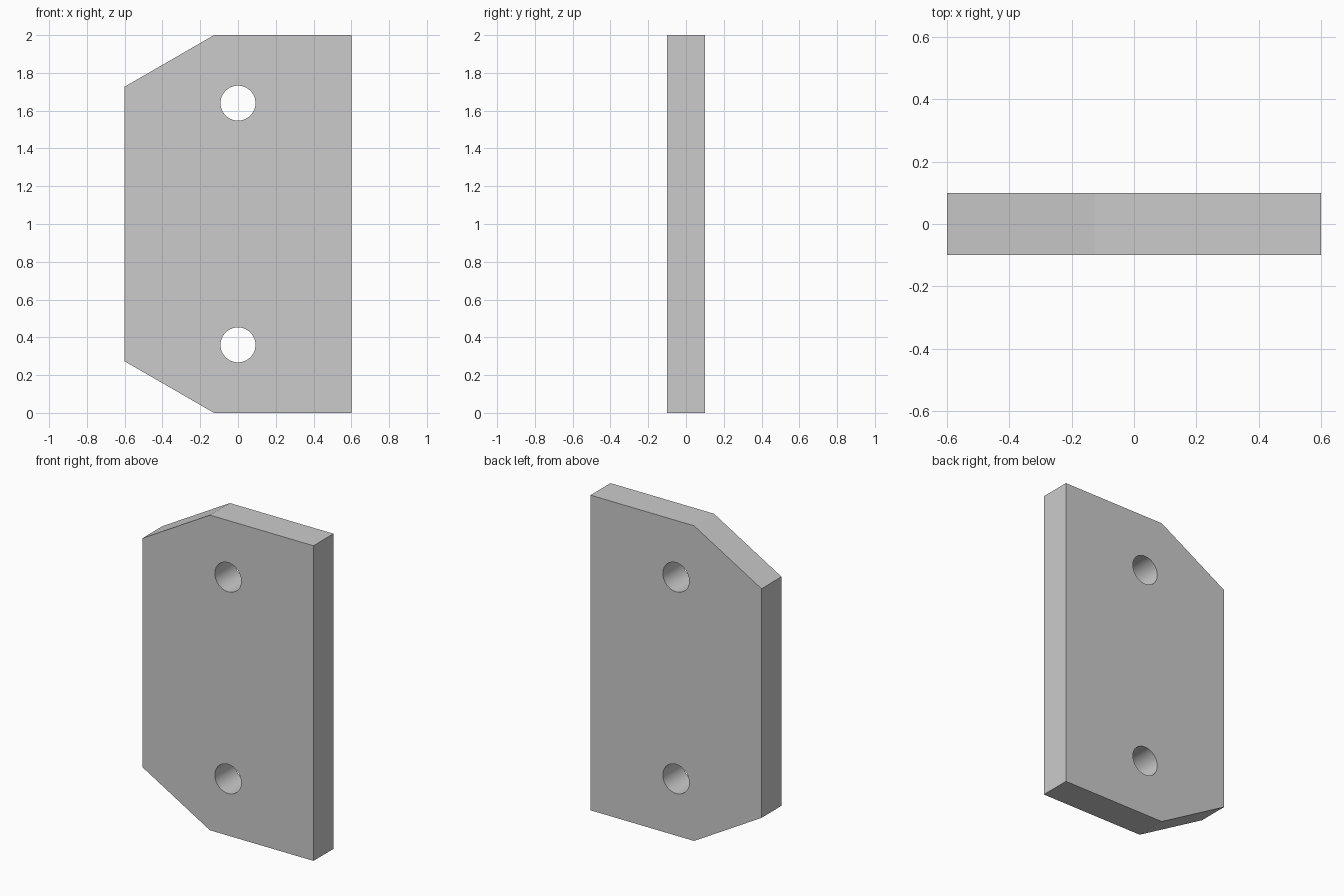
import bpy, bmesh
from math import radians

if "Cube" in bpy.data.objects:
    bpy.data.objects.remove(bpy.data.objects["Cube"])

HALF_T = 0.1
HOLE_R = 0.0925

# Plate: rectangle with two clipped corners on the left, extruded front to back
half = [(0.6, 2.0), (-0.127, 2.0), (-0.6, 1.727)]
profile = half + [(x, 2.0 - z) for x, z in reversed(half)]
bm = bmesh.new()
face = bm.faces.new([bm.verts.new((x, -HALF_T, z)) for x, z in profile])
ext = bmesh.ops.extrude_face_region(bm, geom=[face])
bmesh.ops.translate(bm, vec=(0, 2 * HALF_T, 0),
                    verts=[v for v in ext["geom"] if isinstance(v, bmesh.types.BMVert)])
bmesh.ops.recalc_face_normals(bm, faces=bm.faces)
mesh = bpy.data.meshes.new("plate")
bm.to_mesh(mesh)
bm.free()
plate = bpy.data.objects.new("plate", mesh)
bpy.context.collection.objects.link(plate)


# Bolt holes, drilled straight through
def drill(z):
    bpy.ops.mesh.primitive_cylinder_add(vertices=64, radius=HOLE_R, depth=0.6,
                                        location=(0, 0, z), rotation=(radians(90), 0, 0))
    cutter = bpy.context.object
    cutter.name = "hole_cutter"
    cutter.hide_render = True
    mod = plate.modifiers.new("hole", "BOOLEAN")
    mod.operation = "DIFFERENCE"
    mod.solver = "EXACT"
    mod.object = cutter
    bpy.context.view_layer.objects.active = plate
    bpy.ops.object.modifier_apply(modifier=mod.name)
    bpy.data.objects.remove(cutter)


for z in (0.36, 1.64):
    drill(z)

# Smooth hole walls, crisp plate edges
bpy.ops.object.select_all(action="DESELECT")
plate.select_set(True)
bpy.context.view_layer.objects.active = plate
bpy.ops.object.shade_smooth_by_angle(angle=radians(25))
